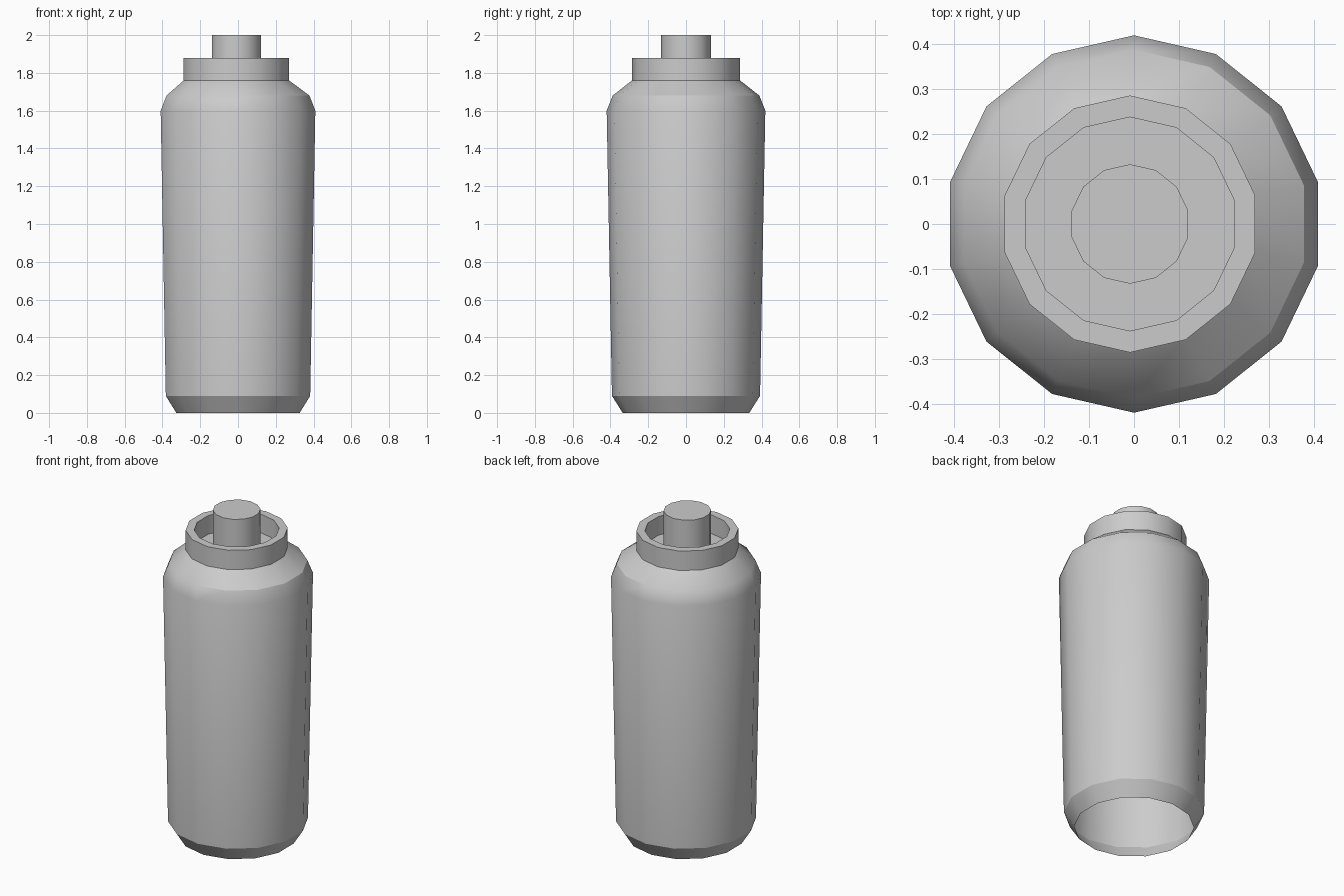
import bpy, bmesh, math

if "Cube" in bpy.data.objects:
    bpy.data.objects.remove(bpy.data.objects["Cube"])

SIDES = 14
OFFSET = -0.009  # the cap parts sit slightly off the body axis

grey = bpy.data.materials.new("light grey")
grey.diffuse_color = (0.6, 0.6, 0.6, 1)
grey.use_nodes = True
grey.node_tree.nodes["Principled BSDF"].inputs["Base Color"].default_value = grey.diffuse_color


def lathe(name, profile, cap_top=False, closed=False):
    """Build rings from (radius, z, x offset) points and skin them."""
    bm = bmesh.new()
    rings = []
    for r, z, ox in profile:
        ring = []
        for i in range(SIDES):
            a = math.pi / 2 + 2 * math.pi * i / SIDES  # a corner on +y and -y
            ring.append(bm.verts.new((ox + r * math.cos(a), r * math.sin(a), z)))
        rings.append(ring)
    pairs = list(zip(rings, rings[1:]))
    if closed:
        pairs.append((rings[-1], rings[0]))
    for low, high in pairs:
        for i in range(SIDES):
            j = (i + 1) % SIDES
            bm.faces.new((low[i], low[j], high[j], high[i]))
    if cap_top:
        bm.faces.new(rings[-1])
    mesh = bpy.data.meshes.new(name)
    bm.to_mesh(mesh)
    bm.free()
    mesh.materials.append(grey)
    obj = bpy.data.objects.new(name, mesh)
    bpy.context.collection.objects.link(obj)
    bpy.ops.object.select_all(action='DESELECT')
    obj.select_set(True)
    bpy.context.view_layer.objects.active = obj
    bpy.ops.object.shade_smooth_by_angle(angle=math.radians(30))
    return obj


# Tapered bottle body: open at the bottom, closed at the neck
lathe("bottle_body", [(0.335, 0, 0), (0.392, 0.09, 0), (0.42, 1.60, 0),
                      (0.388, 1.68, 0), (0.28, 1.765, OFFSET)], cap_top=True)

# Hollow collar around the neck
lathe("collar", [(0.286, 1.76, OFFSET), (0.286, 1.88, OFFSET),
                 (0.238, 1.88, OFFSET), (0.238, 1.76, OFFSET)], closed=True)

# Nozzle standing in the collar
lathe("nozzle", [(0.133, 1.76, OFFSET), (0.133, 2.0, OFFSET)], cap_top=True)
